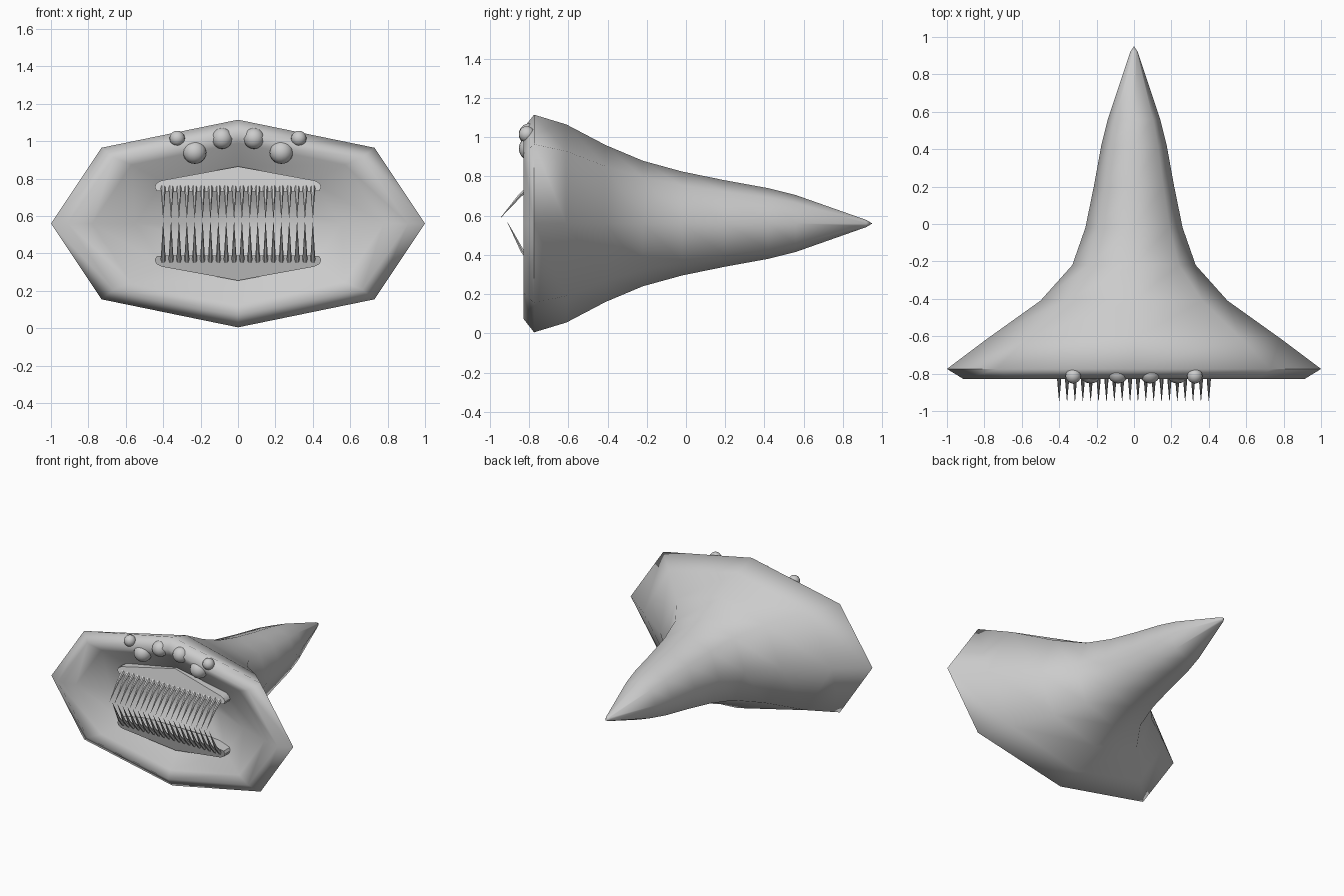
import bpy, bmesh, math
from mathutils import Vector

if "Cube" in bpy.data.objects:
    bpy.data.objects.remove(bpy.data.objects["Cube"])

CZ = 0.56
OCT = [(0, 1), (0.73, 0.73), (1, 0), (0.73, -0.73), (0, -1), (-0.73, -0.73), (-1, 0), (-0.73, 0.73)]


def finish(name, bm, angle=None):
    bmesh.ops.recalc_face_normals(bm, faces=bm.faces)
    me = bpy.data.meshes.new(name)
    bm.to_mesh(me)
    bm.free()
    ob = bpy.data.objects.new(name, me)
    bpy.context.collection.objects.link(ob)
    if angle:
        bpy.ops.object.select_all(action='DESELECT')
        ob.select_set(True)
        bpy.context.view_layer.objects.active = ob
        bpy.ops.object.shade_smooth_by_angle(angle=math.radians(angle))
    return ob


def bridge(bm, rings):
    n = len(rings[0])
    for a, b in zip(rings, rings[1:]):
        for i in range(n):
            j = (i + 1) % n
            bm.faces.new((a[i], a[j], b[j], b[i]))


# Body: octagonal loft from the hollow mouth, over the rim, to the tail tip
# (y, half width, half height)
sections = [(-0.60, 0.26, 0.13), (-0.72, 0.55, 0.305), (-0.80, 0.78, 0.43), (-0.83, 0.91, 0.485),
            (-0.775, 1.0, 0.555), (-0.61, 0.78, 0.505), (-0.41, 0.50, 0.40),
            (-0.22, 0.33, 0.32), (-0.02, 0.26, 0.265), (0.20, 0.215, 0.22),
            (0.42, 0.175, 0.18), (0.56, 0.14, 0.145), (0.92, 0.02, 0.018)]
bm = bmesh.new()
rings = [[bm.verts.new((x * w, y, CZ + z * h)) for x, z in OCT] for y, w, h in sections]
bridge(bm, rings)
for ring, y in ((rings[0], -0.56), (rings[-1], 0.95)):
    c = bm.verts.new((0, y, CZ))
    for i in range(8):
        bm.faces.new((ring[i], ring[(i + 1) % 8], c))
finish("body", bm, 100)

# Gums: peaked bars above and below the mouth opening (offsets from mid height)
half = [(0.445, 0.195), (0.435, 0.175), (0.41, 0.172)]
outline = [(0, 0.305), (0.41, 0.23), (0.437, 0.215)] + half
outline += [(-x, z) for x, z in reversed(outline[1:])]
for name, s in (("upper_gum", 1), ("lower_gum", -1)):
    bm = bmesh.new()
    loops = [[bm.verts.new((x, y if z < 0.25 else y + 0.05, CZ + s * z)) for x, z in outline]
             for y in (-0.79, -0.66)]
    bridge(bm, loops)
    for loop in loops:
        bm.faces.new(loop)
    finish(name, bm, 40)


# Teeth: rows of bent spikes, path points are (y, z, radius)
def teeth(name, path, count=20, sides=6):
    bm = bmesh.new()
    for k in range(count):
        x = -0.4 + 0.8 * k / (count - 1)
        loops = []
        for i, (y, z, r) in enumerate(path):
            a, b = path[max(i - 1, 0)], path[min(i + 1, len(path) - 1)]
            d = Vector((0, b[0] - a[0], b[1] - a[1])).normalized()
            side, up = Vector((1, 0, 0)), d.cross(Vector((1, 0, 0)))
            loops.append([bm.verts.new(Vector((x, y, z)) + r * (side * math.cos(t) + up * math.sin(t)))
                          for t in (2 * math.pi * q / sides for q in range(sides))])
        bridge(bm, loops)
        bm.faces.new(loops[0])
        bm.faces.new(loops[-1])
    finish(name, bm, 40)


teeth("upper_teeth", [(-0.77, 0.765, 0.015), (-0.845, 0.705, 0.010), (-0.945, 0.59, 0.001)])
teeth("lower_teeth", [(-0.77, 0.345, 0.015), (-0.835, 0.42, 0.010), (-0.91, 0.565, 0.001)])

# Eyes: three mirrored pairs above the mouth
for name, x, z, r in (("inner_eye", 0.085, 1.015, 0.056),
                      ("lower_eye", 0.232, 0.942, 0.063),
                      ("outer_eye", 0.325, 1.015, 0.041)):
    for tag, s in (("left", -1), ("right", 1)):
        bm = bmesh.new()
        bmesh.ops.create_uvsphere(bm, u_segments=16, v_segments=10, radius=r)
        ob = finish(name + "_" + tag, bm, 60)
        ob.location = (s * x, -0.853 + r, z)
